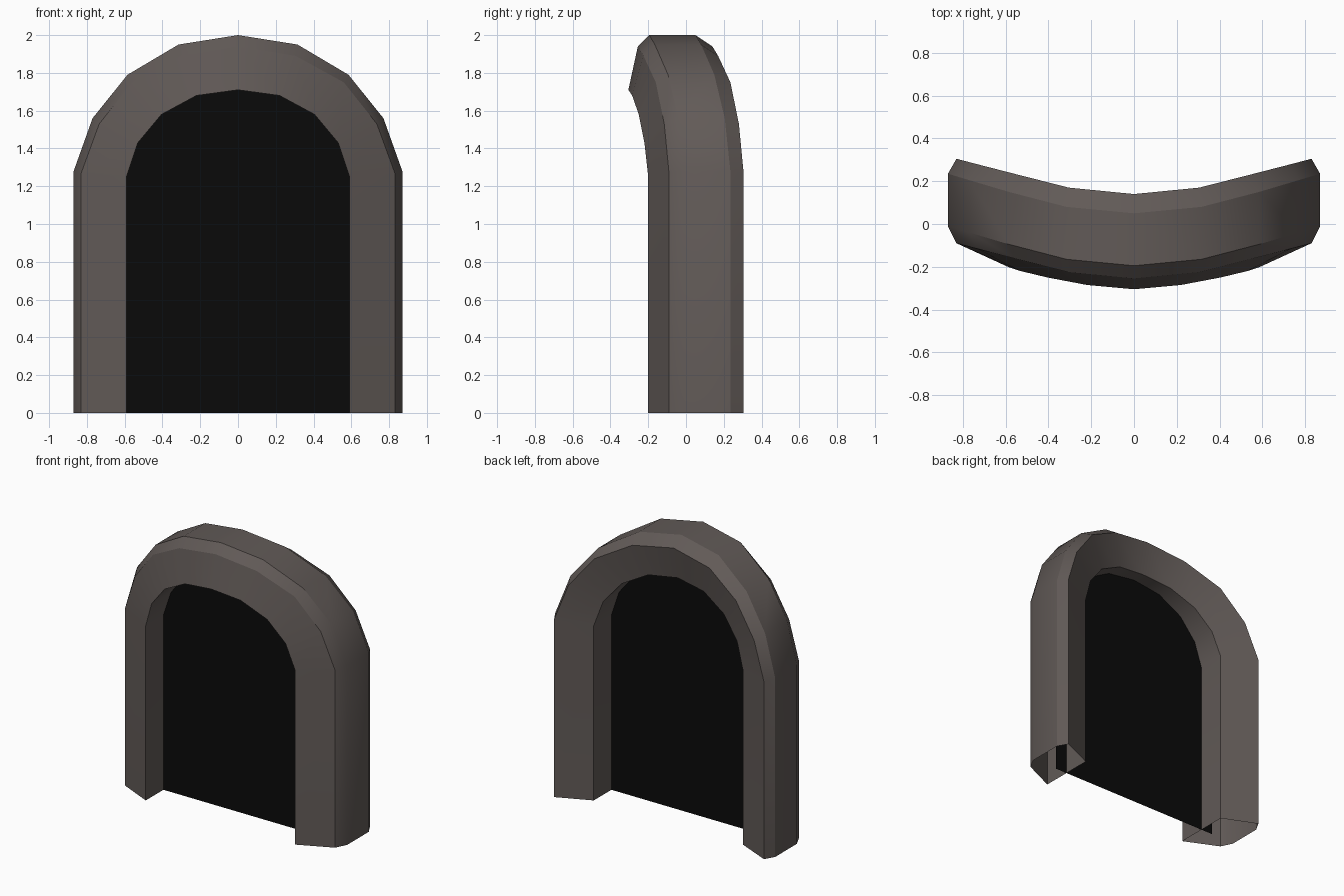
import bpy, bmesh, math

if "Cube" in bpy.data.objects:
    bpy.data.objects.remove(bpy.data.objects["Cube"])


def material(name, rgb):
    m = bpy.data.materials.new(name)
    m.diffuse_color = (*rgb, 1)
    m.use_nodes = True
    m.node_tree.nodes["Principled BSDF"].inputs["Base Color"].default_value = m.diffuse_color
    return m


def add_object(name, bm, mat):
    bmesh.ops.recalc_face_normals(bm, faces=bm.faces)
    me = bpy.data.meshes.new(name)
    bm.to_mesh(me)
    bm.free()
    ob = bpy.data.objects.new(name, me)
    bpy.context.collection.objects.link(ob)
    me.materials.append(mat)
    return ob


def full_path(half):
    """Mirror a right-hand half path (foot to crown) over x = 0."""
    return half + [(-p[0], *p[1:]) for p in half[-2::-1]]


# Half rails (x, z, forward lean) from foot to crown
inner = full_path([(.59, 0, 0), (.59, 1.25, 0), (.53, 1.43, .02),
                   (.405, 1.58, .05), (.22, 1.68, .085), (0, 1.71, .105)])
ridge = full_path([(.83, 0, 0), (.83, 1.27, 0), (.735, 1.53, .025),
                   (.56, 1.75, .07), (.305, 1.89, .135), (0, 1.94, .165)])
outer = full_path([(.87, 0, 0), (.87, 1.28, 0), (.77, 1.56, .03),
                   (.585, 1.79, .085), (.315, 1.95, .155), (0, 2.0, .185)])

# Arch frame: six-sided section, open at the feet
section = [(inner, -.2), (ridge, -.09), (outer, -.01),
           (outer, .235), (ridge, .305), (inner, .2)]
bm = bmesh.new()
rows = [[bm.verts.new((x, y - lean, z)) for x, z, lean in rail] for rail, y in section]
for k, a in enumerate(rows):
    b = rows[(k + 1) % len(rows)]
    for i in range(len(a) - 1):
        bm.faces.new((a[i], a[i + 1], b[i + 1], b[i]))
frame = add_object("arch_frame", bm, material("dark_stone", (.12, .102, .095)))
bpy.context.view_layer.objects.active = frame
frame.select_set(True)
bpy.ops.object.shade_smooth_by_angle(angle=math.radians(29))

# Flat black doorway panel, its rim tucked inside the frame
bm = bmesh.new()
rim = [(a[0] + .32 * (b[0] - a[0]), 0, a[1] + .32 * (b[1] - a[1]))
       for a, b in zip(inner, outer)]
bm.faces.new([bm.verts.new(p) for p in rim])
add_object("doorway_panel", bm, material("black", (.003, .003, .003)))
